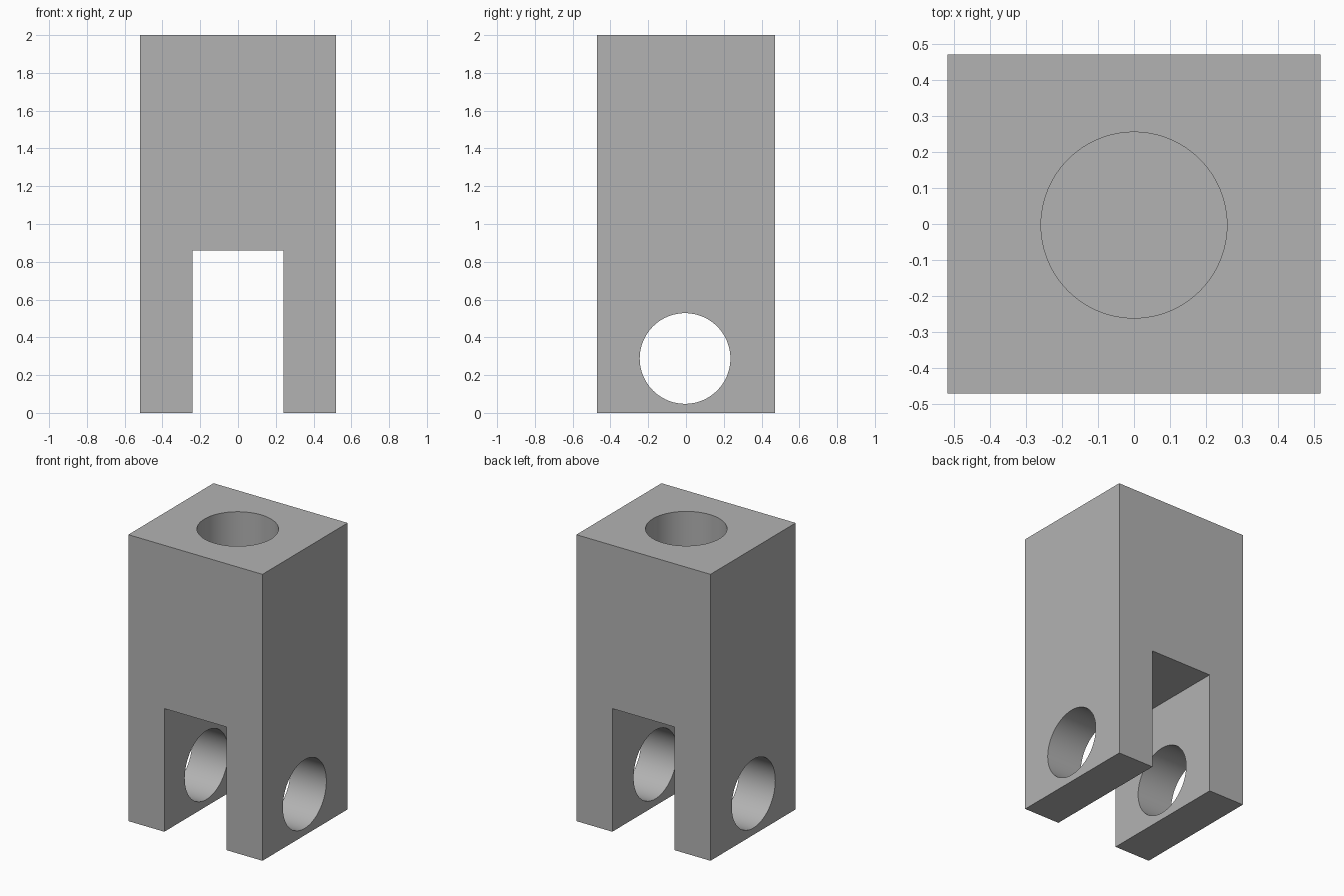
import bpy
import math

old = bpy.data.objects.get("Cube")
if old:
    bpy.data.objects.remove(old, do_unlink=True)

# Material
grey = bpy.data.materials.new("plain grey")
grey.use_nodes = True
colour = (0.45, 0.45, 0.45, 1)
grey.diffuse_color = colour
grey.node_tree.nodes["Principled BSDF"].inputs["Base Color"].default_value = colour


def box(name, size, centre):
    bpy.ops.mesh.primitive_cube_add(size=1, location=centre)
    ob = bpy.context.object
    ob.name = name
    ob.scale = size
    bpy.ops.object.transform_apply(location=True, rotation=True, scale=True)
    ob.data.materials.append(grey)
    return ob


def rod(name, radius, length, centre, rotation=(0, 0, 0)):
    bpy.ops.mesh.primitive_cylinder_add(vertices=96, radius=radius, depth=length,
                                        location=centre, rotation=rotation)
    ob = bpy.context.object
    ob.name = name
    bpy.ops.object.transform_apply(location=True, rotation=True, scale=True)
    ob.data.materials.append(grey)
    return ob


# Solid block of the fork
body = box("fork_body", (1.036, 0.94, 2), (0, 0, 1))

# Slot between the prongs, cross pin hole, and blind bore in the top
bore_floor = 1.15
cutters = [
    box("slot_cutter", (0.48, 2, 1.86), (0, 0, -0.07)),
    rod("pin_hole_cutter", 0.24, 2, (0, -0.005, 0.288), (0, math.pi / 2, 0)),
    rod("bore_cutter", 0.258, 1, (0, -0.003, bore_floor + 0.5)),
]
for cutter in cutters:
    cutter.hide_render = True
    cut = body.modifiers.new(cutter.name, 'BOOLEAN')
    cut.operation = 'DIFFERENCE'
    cut.solver = 'EXACT'
    cut.object = cutter

# Apply the cuts and drop the cutters
bpy.ops.object.select_all(action='DESELECT')
body.select_set(True)
bpy.context.view_layer.objects.active = body
for cutter in cutters:
    bpy.ops.object.modifier_apply(modifier=cutter.name)
for cutter in cutters:
    bpy.data.objects.remove(cutter, do_unlink=True)

# Smooth hole walls, sharp edges
bpy.ops.object.shade_smooth_by_angle(angle=math.radians(30))
